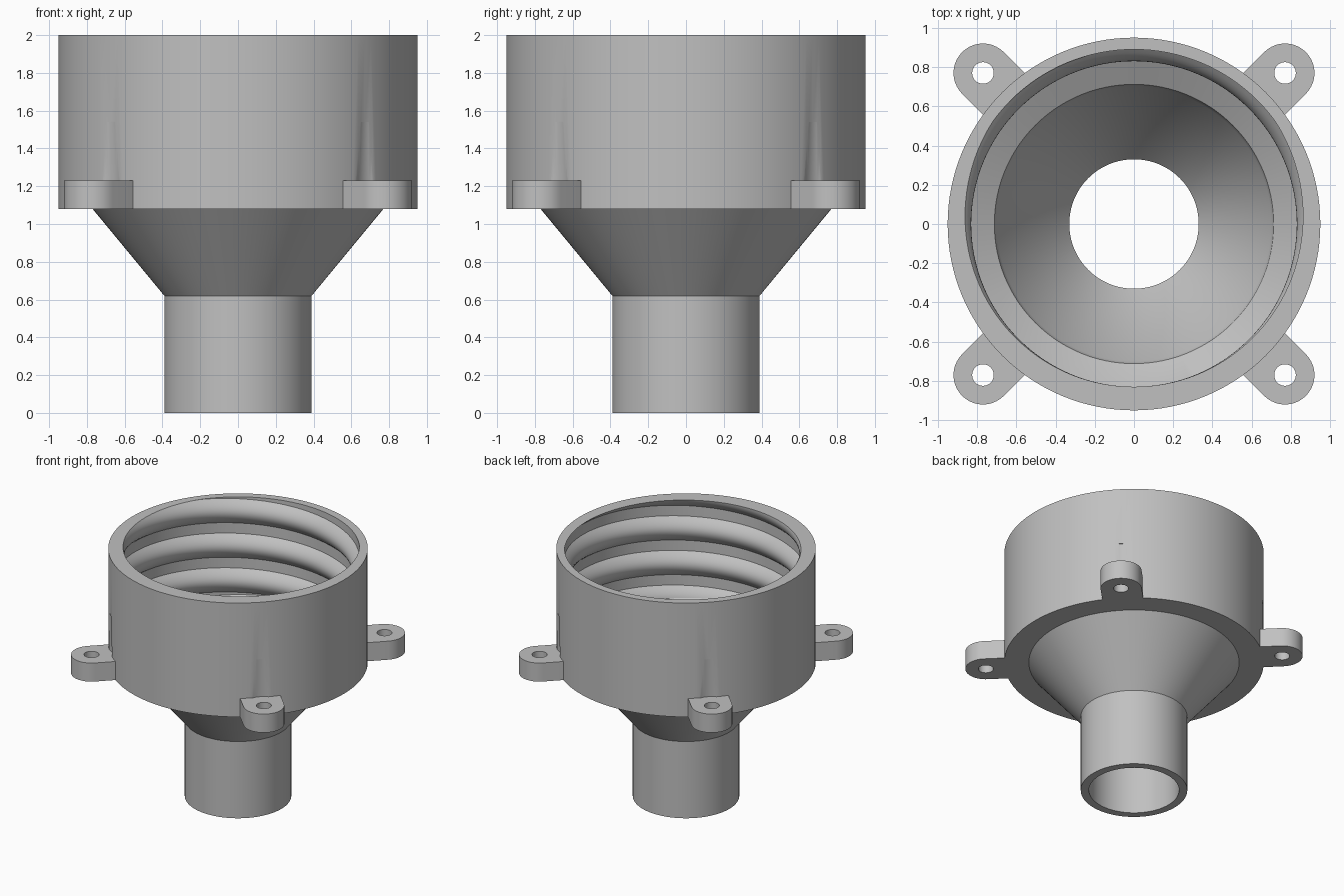
import bpy, bmesh
from math import pi, sin, cos, radians

cube = bpy.data.objects.get("Cube")
if cube:
    bpy.data.objects.remove(cube)

# One flat colour
grey = bpy.data.materials.new("plain_grey")
grey.use_nodes = True
colour = (0.53, 0.53, 0.53, 1)
grey.diffuse_color = colour
grey.node_tree.nodes["Principled BSDF"].inputs["Base Color"].default_value = colour

SEGMENTS = 128
TOP, THREAD_BASE = 2.0, 1.21
PITCH, ROOT, BEAD_HEIGHT, BEAD_HALF = 0.28, 0.89, 0.06, 0.35
LUG_R = 0.77 * 2 ** 0.5


def select_only(obj):
    bpy.ops.object.select_all(action='DESELECT')
    obj.select_set(True)
    bpy.context.view_layer.objects.active = obj


def finish(obj):
    obj.data.materials.clear()
    obj.data.materials.append(grey)
    select_only(obj)
    bpy.ops.object.shade_smooth_by_angle(angle=radians(30))


def thread_radius(turn, z):
    """Radius of the inner wall: rounded helical bead on a plain root."""
    t = ((z - TOP) / PITCH - turn + 0.5) % 1 - 0.5
    return ROOT - BEAD_HEIGHT * max(0, 1 - (t / BEAD_HALF) ** 2)


# Helix rows follow the bead so its creases stay crisp
steps = 12
rows = [m + BEAD_HALF * (2 * s / steps - 1) for m in range(-4, 1) for s in range(steps + 1)]
bore = [(0.33, 0), (0.33, 0.62), (0.70, 1.07), (0.712, 1.115)]
outside = [(0.95, TOP), (0.95, 1.08), (0.77, 1.08), (0.39, 0.62), (0.39, 0)]


def column(turn):
    zs = [min(TOP, max(THREAD_BASE, TOP + PITCH * (r + turn))) for r in rows]
    return bore + [(thread_radius(turn, z), z) for z in zs] + outside


# Body: pipe, cone and threaded cup in one closed sweep
bm = bmesh.new()
grid = []
for i in range(SEGMENTS + 1):
    turn = i / SEGMENTS
    a = 2 * pi * turn - pi / 2
    grid.append([bm.verts.new((r * cos(a), r * sin(a), z)) for r, z in column(turn)])
for left, right in zip(grid, grid[1:]):
    for k in range(len(left)):
        j = (k + 1) % len(left)
        bm.faces.new((left[k], right[k], right[j], left[j]))
bmesh.ops.remove_doubles(bm, verts=bm.verts, dist=0.00002)
bmesh.ops.recalc_face_normals(bm, faces=bm.faces)
mesh = bpy.data.meshes.new("threaded_funnel_body")
bm.to_mesh(mesh)
bm.free()
body = bpy.data.objects.new("threaded_funnel_body", mesh)
bpy.context.collection.objects.link(body)

# Shallow tapered clearance grooves above the lugs
bm = bmesh.new()
for q in range(4):
    a = pi / 4 + q * pi / 2
    cone = bmesh.ops.create_cone(bm, cap_ends=True, segments=96, radius1=0.154,
                                 radius2=0.143, depth=0.32)
    bmesh.ops.translate(bm, verts=cone["verts"],
                        vec=(LUG_R * cos(a), LUG_R * sin(a), 1.38))
mesh = bpy.data.meshes.new("groove_cutter")
bm.to_mesh(mesh)
bm.free()
cutter = bpy.data.objects.new("groove_cutter", mesh)
bpy.context.collection.objects.link(cutter)
cutter.hide_render = True
select_only(body)
mod = body.modifiers.new("grooves", 'BOOLEAN')
mod.operation = 'DIFFERENCE'
mod.solver = 'EXACT'
mod.object = cutter
bpy.ops.object.modifier_apply(modifier=mod.name)
bpy.data.objects.remove(cutter)
finish(body)


# Mounting lugs: rounded tabs with a screw hole
def add_loop(curve, points):
    spline = curve.splines.new('POLY')
    spline.points.add(len(points) - 1)
    for p, (x, y) in zip(spline.points, points):
        p.co = (x, y, 0, 1)
    spline.use_cyclic_u = True


def arc(radius, start, end, n):
    return [(LUG_R + radius * cos(start + (end - start) * i / n),
             radius * sin(start + (end - start) * i / n)) for i in range(n + 1)]


for q, name in enumerate(("back_left", "back_right", "front_right", "front_left")):
    curve = bpy.data.curves.new(name + "_lug", 'CURVE')
    curve.dimensions = '2D'
    curve.fill_mode = 'BOTH'
    curve.extrude = 0.075
    add_loop(curve, [(0.92, -0.15)] + arc(0.15, -pi / 2, pi / 2, 32) + [(0.92, 0.15)])
    add_loop(curve, arc(0.055, 0, 2 * pi, 32)[:-1])
    lug = bpy.data.objects.new(name + "_lug", curve)
    bpy.context.collection.objects.link(lug)
    lug.location.z = 1.155
    lug.rotation_euler.z = pi / 4 + q * pi / 2
    select_only(lug)
    bpy.ops.object.convert(target='MESH')
    lug = bpy.context.view_layer.objects.active
    bm = bmesh.new()
    bm.from_mesh(lug.data)
    bmesh.ops.remove_doubles(bm, verts=bm.verts, dist=0.0001)
    bmesh.ops.recalc_face_normals(bm, faces=bm.faces)
    bm.to_mesh(lug.data)
    bm.free()
    finish(lug)
